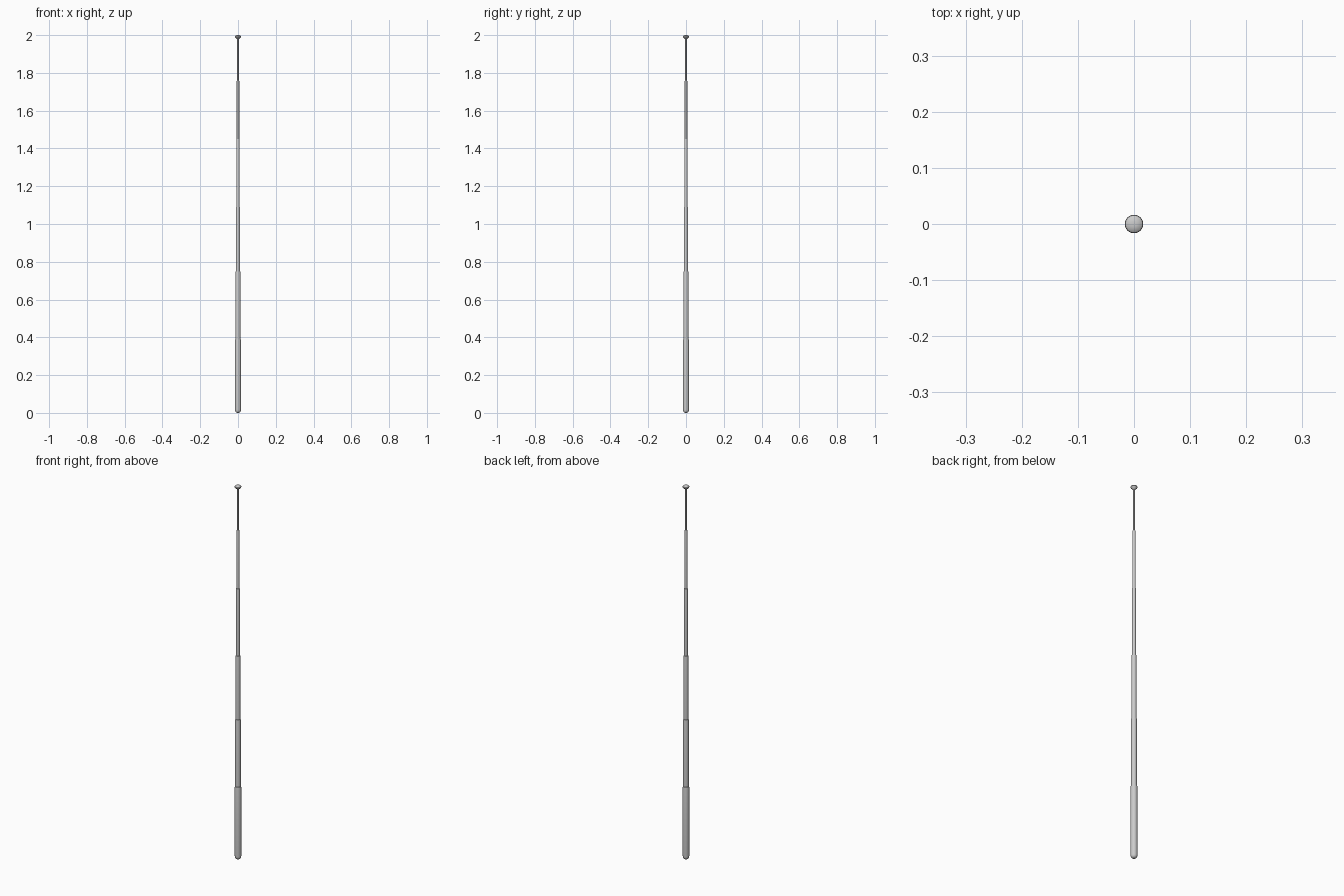
import bpy, bmesh, math

if "Cube" in bpy.data.objects:
    bpy.data.objects.remove(bpy.data.objects["Cube"])

SIDES = 24


def lathe(name, profile):
    """Revolve (radius, height) points around z; radius 0 makes a pole."""
    bm = bmesh.new()
    rings = []
    for r, z in profile:
        if r == 0:
            rings.append([bm.verts.new((0, 0, z))])
        else:
            rings.append([bm.verts.new((r * math.cos(2 * math.pi * i / SIDES),
                                        r * math.sin(2 * math.pi * i / SIDES), z))
                          for i in range(SIDES)])
    for a, b in zip(rings, rings[1:]):
        for i in range(SIDES):
            j = (i + 1) % SIDES
            quad = [a[i % len(a)], a[j % len(a)], b[j % len(b)], b[i % len(b)]]
            bm.faces.new(list(dict.fromkeys(quad)))
    bmesh.ops.recalc_face_normals(bm, faces=bm.faces)
    mesh = bpy.data.meshes.new(name)
    bm.to_mesh(mesh)
    bm.free()
    obj = bpy.data.objects.new(name, mesh)
    bpy.context.collection.objects.link(obj)
    bpy.ops.object.select_all(action='DESELECT')
    obj.select_set(True)
    bpy.context.view_layer.objects.active = obj
    bpy.ops.object.shade_smooth_by_angle(angle=math.radians(35))
    return obj


# base tube with rounded foot and crimped top
lathe("base_tube", [(0, 0), (0.008, 0.001), (0.013, 0.005), (0.0155, 0.011),
                    (0.016, 0.018), (0.016, 0.383), (0.0152, 0.388), (0.013, 0.39)])

# telescoping tubes: radius, bottom, top, radius of the next tube
sections = [(0.0135, 0.385, 0.75, 0.0115),
            (0.0115, 0.745, 1.09, 0.009),
            (0.009, 1.085, 1.45, 0.007),
            (0.007, 1.445, 1.76, 0.004)]
for n, (r, z0, z1, inner) in enumerate(sections, 1):
    lathe(f"tube_section_{n}", [(r, z0), (r, z1 - 0.005),
                                (r - 0.0006, z1 - 0.001), (inner - 0.0005, z1)])

# thin top rod
lathe("top_rod", [(0.0045, 1.755), (0.0045, 1.985)])

# button tip
lathe("tip_button", [(0.004, 1.978), (0.008, 1.981), (0.0145, 1.987), (0.0165, 1.991),
                     (0.0155, 1.995), (0.011, 1.9985), (0.005, 1.9998), (0, 2.0)])
